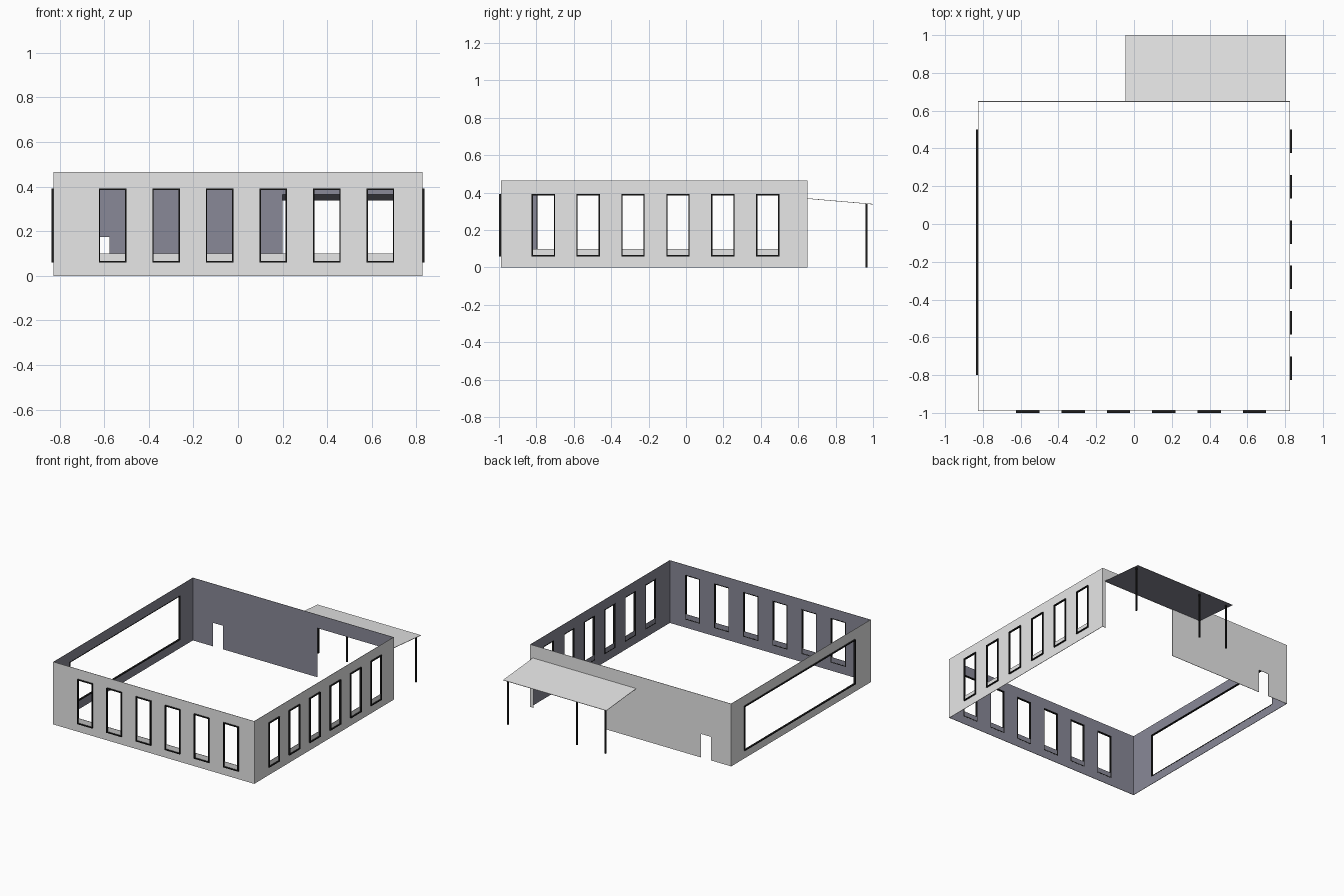
import bpy, bmesh
from mathutils import Vector

if "Cube" in bpy.data.objects:
    bpy.data.objects.remove(bpy.data.objects["Cube"])


def material(name, rgb):
    m = bpy.data.materials.new(name)
    m.diffuse_color = (*rgb, 1)
    m.use_nodes = True
    m.node_tree.nodes["Principled BSDF"].inputs["Base Color"].default_value = m.diffuse_color
    return m


LIGHT = material("light_grey", (0.80, 0.80, 0.80))
SLATE = material("slate_back", (0.25, 0.25, 0.31))
BLACK = material("black_metal", (0.012, 0.012, 0.012))

HX, FRONT, BACK, H = 0.827, -0.99, 0.65, 0.465

# Each side maps (along the wall, height, distance outward) to a point
SIDES = {
    "front": lambda u, z, d: Vector((u, FRONT - d, z)),
    "right": lambda u, z, d: Vector((HX + d, u, z)),
    "left": lambda u, z, d: Vector((-HX - d, u, z)),
    "back": lambda u, z, d: Vector((u, BACK + d, z)),
}


def finish(name, bm, mats):
    mesh = bpy.data.meshes.new(name)
    bm.to_mesh(mesh)
    bm.free()
    ob = bpy.data.objects.new(name, mesh)
    for m in mats:
        mesh.materials.append(m)
    bpy.context.collection.objects.link(ob)
    return ob


def two_sided(ob, thickness=0.003):
    # thin sheet: light outside, slate inside
    mod = ob.modifiers.new("sheet", "SOLIDIFY")
    mod.thickness = thickness
    mod.offset = -1
    mod.material_offset = 1


def wall(side, u0, u1, holes):
    to3d = SIDES[side]
    us = sorted({u0, u1, *[v for h in holes for v in h[:2]]})
    zs = sorted({0, H, *[v for h in holes for v in h[2:]]})
    bm = bmesh.new()
    grid = {(u, z): bm.verts.new(to3d(u, z, 0)) for u in us for z in zs}
    for a, b in zip(us, us[1:]):
        for c, d in zip(zs, zs[1:]):
            mu, mz = (a + b) / 2, (c + d) / 2
            if any(h[0] < mu < h[1] and h[2] < mz < h[3] for h in holes):
                continue
            quad = [grid[a, c], grid[b, c], grid[b, d], grid[a, d]]
            if side in ("left", "back"):
                quad.reverse()
            bm.faces.new(quad)
    for v in [v for v in bm.verts if not v.link_faces]:
        bm.verts.remove(v)
    two_sided(finish(side + "_wall", bm, [LIGHT, SLATE]))


def add_box(bm, p, q):
    lo = Vector(map(min, p, q))
    hi = Vector(map(max, p, q))
    r = bmesh.ops.create_cube(bm, size=1)
    for v in r["verts"]:
        v.co = Vector(((lo[i] + hi[i]) / 2 + v.co[i] * (hi[i] - lo[i]) for i in range(3)))


def frame(name, side, u0, u1, z0, z1, t=0.006):
    # four bars standing proud of the wall
    to3d = SIDES[side]
    bm = bmesh.new()
    for a, b, c, d in ((u0, u0 + t, z0, z1), (u1 - t, u1, z0, z1),
                       (u0 + t, u1 - t, z0, z0 + t), (u0 + t, u1 - t, z1 - t, z1)):
        add_box(bm, to3d(a, c, -0.004), to3d(b, d, 0.01))
    finish(name, bm, [BLACK])


# Front and right walls with six tall windows each
HALF, SILL, HOLE, TOP = 0.062, 0.06, 0.10, 0.392
for side, first, ends in (("front", -0.562, (-HX, HX)), ("right", -0.763, (FRONT, BACK))):
    centres = [first + 0.24 * i for i in range(6)]
    wall(side, *ends, [(c - HALF, c + HALF, HOLE, TOP) for c in centres])
    for i, c in enumerate(centres):
        frame(f"{side}_window_frame_{i + 1}", side, c - HALF, c + HALF, SILL, TOP)

# Left wall with one wide opening
wall("left", FRONT, BACK, [(-0.80, 0.50, SILL, TOP)])
frame("left_opening_frame", "left", -0.80, 0.50, SILL, TOP)

# Back wall with a small door and a wide entrance
wall("back", -HX, HX, [(-0.66, -0.577, 0, 0.175), (0.20, 0.80, 0, 0.365)])

# Sloping canopy sheet behind the entrance
bm = bmesh.new()
bm.faces.new([bm.verts.new(p) for p in ((-0.045, BACK, 0.37), (0.805, BACK, 0.37),
                                        (0.805, 1.0, 0.34), (-0.045, 1.0, 0.34))])
two_sided(finish("canopy_roof", bm, [LIGHT, SLATE]))

# Canopy posts
for i, x in enumerate((-0.015, 0.222, 0.788)):
    bm = bmesh.new()
    add_box(bm, (x - 0.005, 0.96, 0), (x + 0.005, 0.97, 0.341))
    finish(f"canopy_post_{i + 1}", bm, [BLACK])
